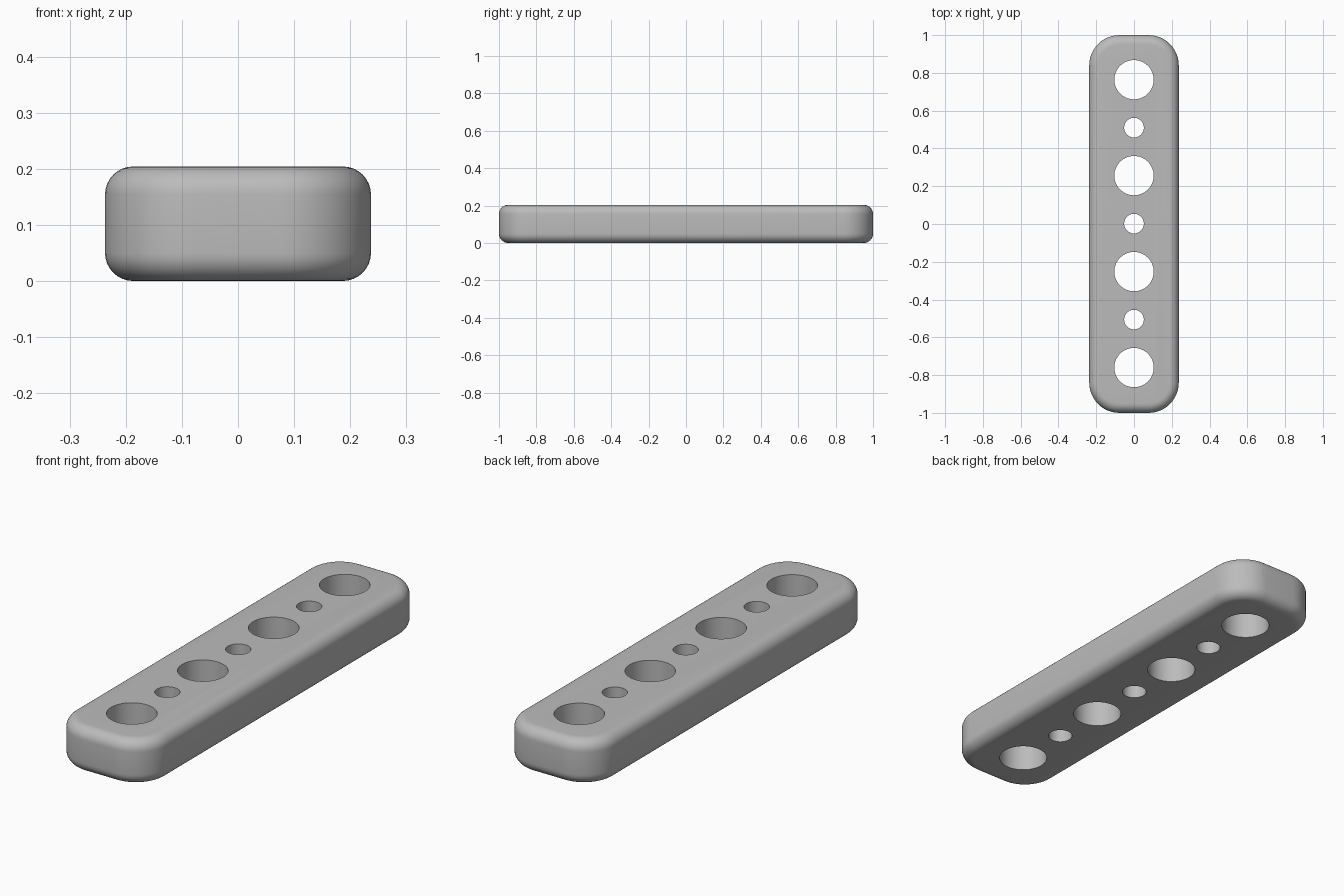
import bpy
import bmesh
from math import sin, cos, pi

cube = bpy.data.objects.get("Cube")
if cube:
    bpy.data.objects.remove(cube, do_unlink=True)

HALF_W, HALF_L, HEIGHT = 0.237, 1.0, 0.204
CORNER, EDGE = 0.16, 0.05
STEPS = 12
PITCH, SHIFT = 0.254, 0.002

grey = bpy.data.materials.new("plain_grey")
grey.use_nodes = True
colour = (0.5, 0.5, 0.5, 1)
grey.diffuse_color = colour
grey.node_tree.nodes["Principled BSDF"].inputs["Base Color"].default_value = colour


def make_object(name, bm):
    bmesh.ops.recalc_face_normals(bm, faces=bm.faces)
    mesh = bpy.data.meshes.new(name)
    bm.to_mesh(mesh)
    bm.free()
    mesh.materials.append(grey)
    obj = bpy.data.objects.new(name, mesh)
    bpy.context.collection.objects.link(obj)
    return obj


def rounded_ring(bm, inset, z):
    """One loop of the rounded rectangular outline, drawn in by inset."""
    verts = []
    radius = CORNER - inset
    for q, (sx, sy) in enumerate([(1, 1), (-1, 1), (-1, -1), (1, -1)]):
        for i in range(STEPS + 1):
            a = (q + i / STEPS) * pi / 2
            verts.append(bm.verts.new((sx * (HALF_W - CORNER) + radius * cos(a),
                                       sy * (HALF_L - CORNER) + radius * sin(a), z)))
    return verts


# Bar body: outline lofted upward with rounded lower and upper rims
bm = bmesh.new()
angles = [i / 8 * pi / 2 for i in range(9)]
levels = [(EDGE * (1 - sin(a)), EDGE * (1 - cos(a))) for a in angles]
levels += [(inset, HEIGHT - z) for inset, z in reversed(levels)]
rings = [rounded_ring(bm, inset, z) for inset, z in levels]
for low, high in zip(rings, rings[1:]):
    for i in range(len(low)):
        j = (i + 1) % len(low)
        bm.faces.new((low[i], low[j], high[j], high[i]))
bm.faces.new(rings[0])
bm.faces.new(rings[-1])
bar = make_object("drilled_bar", bm)

# Alternating large and small through holes
bm = bmesh.new()
for k in range(-3, 4):
    radius = 0.104 if k % 2 else 0.052
    made = bmesh.ops.create_cone(bm, cap_ends=True, segments=64, radius1=radius,
                                 radius2=radius, depth=HEIGHT * 2)
    bmesh.ops.translate(bm, verts=made["verts"], vec=(0, k * PITCH + SHIFT, HEIGHT / 2))
cutter = make_object("hole_cutter", bm)
cutter.hide_render = True

drill = bar.modifiers.new("holes", "BOOLEAN")
drill.operation = "DIFFERENCE"
drill.solver = "EXACT"
drill.object = cutter

# Apply the holes, then smooth the rounded surfaces
bpy.ops.object.select_all(action="DESELECT")
bar.select_set(True)
bpy.context.view_layer.objects.active = bar
bpy.ops.object.modifier_apply(modifier=drill.name)
bpy.data.objects.remove(cutter, do_unlink=True)
bpy.ops.object.shade_smooth_by_angle(angle=pi / 6)
